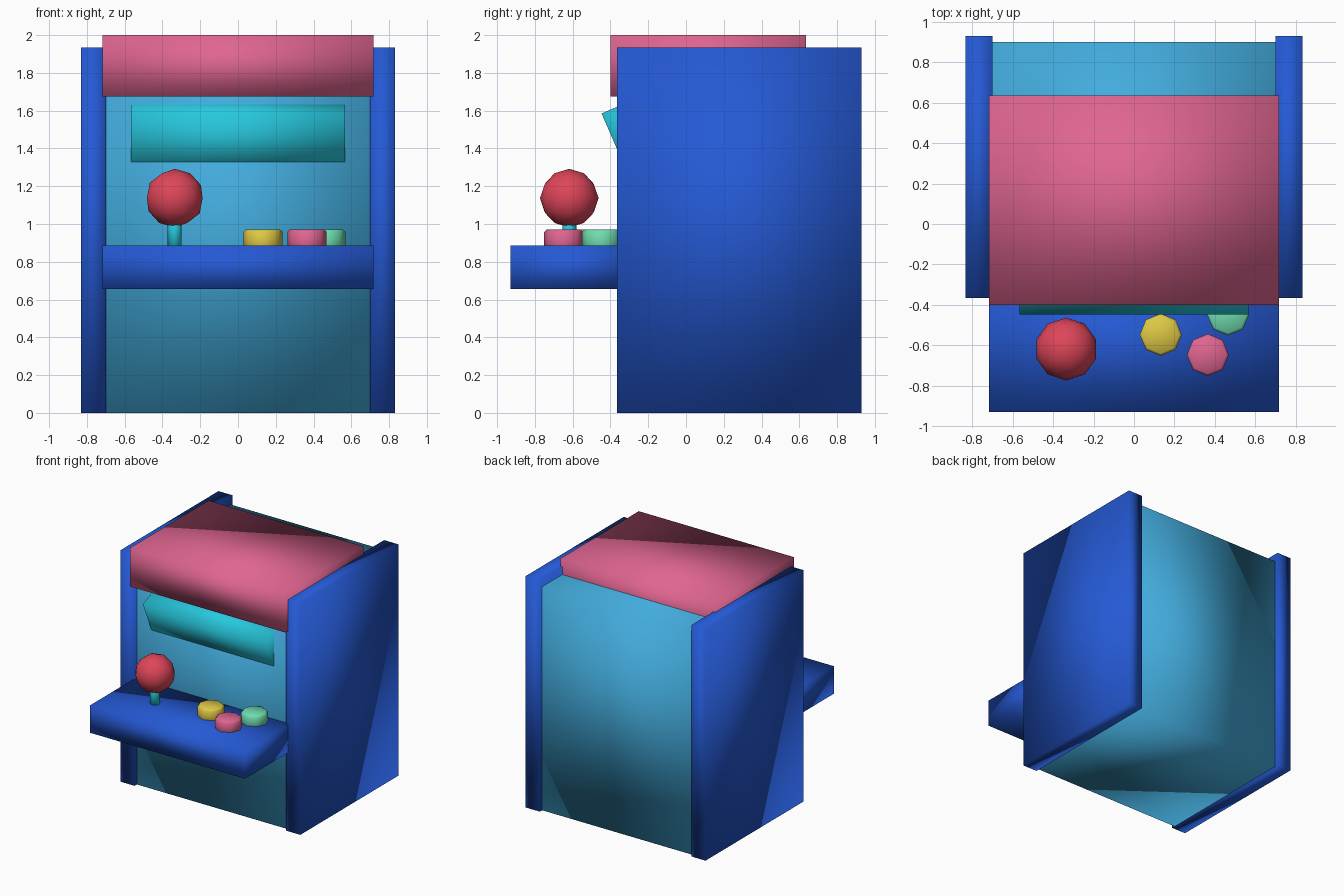
import bpy, math

default = bpy.data.objects.get("Cube")
if default:
    bpy.data.objects.remove(default, do_unlink=True)


def material(name, rgb):
    mat = bpy.data.materials.new(name)
    mat.use_nodes = True
    colour = (*rgb, 1)
    mat.diffuse_color = colour
    mat.node_tree.nodes["Principled BSDF"].inputs["Base Color"].default_value = colour
    return mat


blue = material("royal_blue", (0.018, 0.10, 0.66))
sky = material("sky_blue", (0.055, 0.41, 0.72))
pink = material("rose_pink", (0.74, 0.13, 0.28))
cyan = material("bright_cyan", (0.02, 0.58, 0.73))
red = material("cherry_red", (0.73, 0.06, 0.10))
yellow = material("warm_yellow", (0.73, 0.58, 0.06))
green = material("mint_green", (0.16, 0.72, 0.43))


def finish(name, mat):
    obj = bpy.context.object
    obj.name = name
    obj.data.materials.append(mat)
    bpy.ops.object.shade_smooth()
    return obj


def box(name, mat, x, y, z):
    """Box filling the given (low, high) ranges, with soft shading."""
    ranges = (x, y, z)
    bpy.ops.mesh.primitive_cube_add(size=1, location=[(a + b) / 2 for a, b in ranges])
    obj = finish(name, mat)
    obj.scale = [b - a for a, b in ranges]
    bpy.ops.object.transform_apply(location=False, rotation=False, scale=True)
    return obj


# Cabinet body between two side panels
box("cabinet_body", sky, (-0.70, 0.70), (-0.335, 0.90), (0, 1.87))
for side, sign in (("left", 1), ("right", -1)):
    box(side + "_side_panel", blue, sorted((sign * 0.70, sign * 0.832)),
        (-0.365, 0.93), (0, 1.935))

# Overhanging header and control shelf
box("header", pink, (-0.717, 0.717), (-0.40, 0.635), (1.675, 2.0))
box("control_shelf", blue, (-0.717, 0.717), (-0.93, -0.25), (0.655, 0.885))

# Screen leaning forward out of the body, hung from its top front edge
tilt = math.radians(23.5)
length, depth = 0.40, 0.24
screen = box("screen", cyan, (-0.567, 0.567), (0, depth), (-length, 0))
screen.rotation_euler.x = tilt
offset = screen.location.copy()
offset.rotate(screen.rotation_euler)
screen.location = (0, -0.447 + offset.y, 1.585 + offset.z)

# Joystick
stick_x, stick_y = -0.335, -0.618
bpy.ops.mesh.primitive_cylinder_add(vertices=8, radius=0.037, depth=0.22,
                                    location=(stick_x, stick_y, 0.96))
finish("joystick_shaft", cyan)
bpy.ops.mesh.primitive_ico_sphere_add(subdivisions=2, radius=0.155,
                                      location=(stick_x, stick_y, 1.137))
finish("joystick_ball", red)

# Push buttons with softened rims
for name, mat, x, y in (("yellow_button", yellow, 0.132, -0.547),
                        ("pink_button", pink, 0.365, -0.647),
                        ("green_button", green, 0.465, -0.447)):
    bpy.ops.mesh.primitive_cylinder_add(vertices=8, radius=0.104, depth=0.12,
                                        location=(x, y, 0.91))
    button = finish(name, mat)
    rim = button.modifiers.new("rim", "BEVEL")
    rim.width = 0.012
    rim.segments = 1
    rim.limit_method = "ANGLE"
    rim.angle_limit = math.radians(60)
